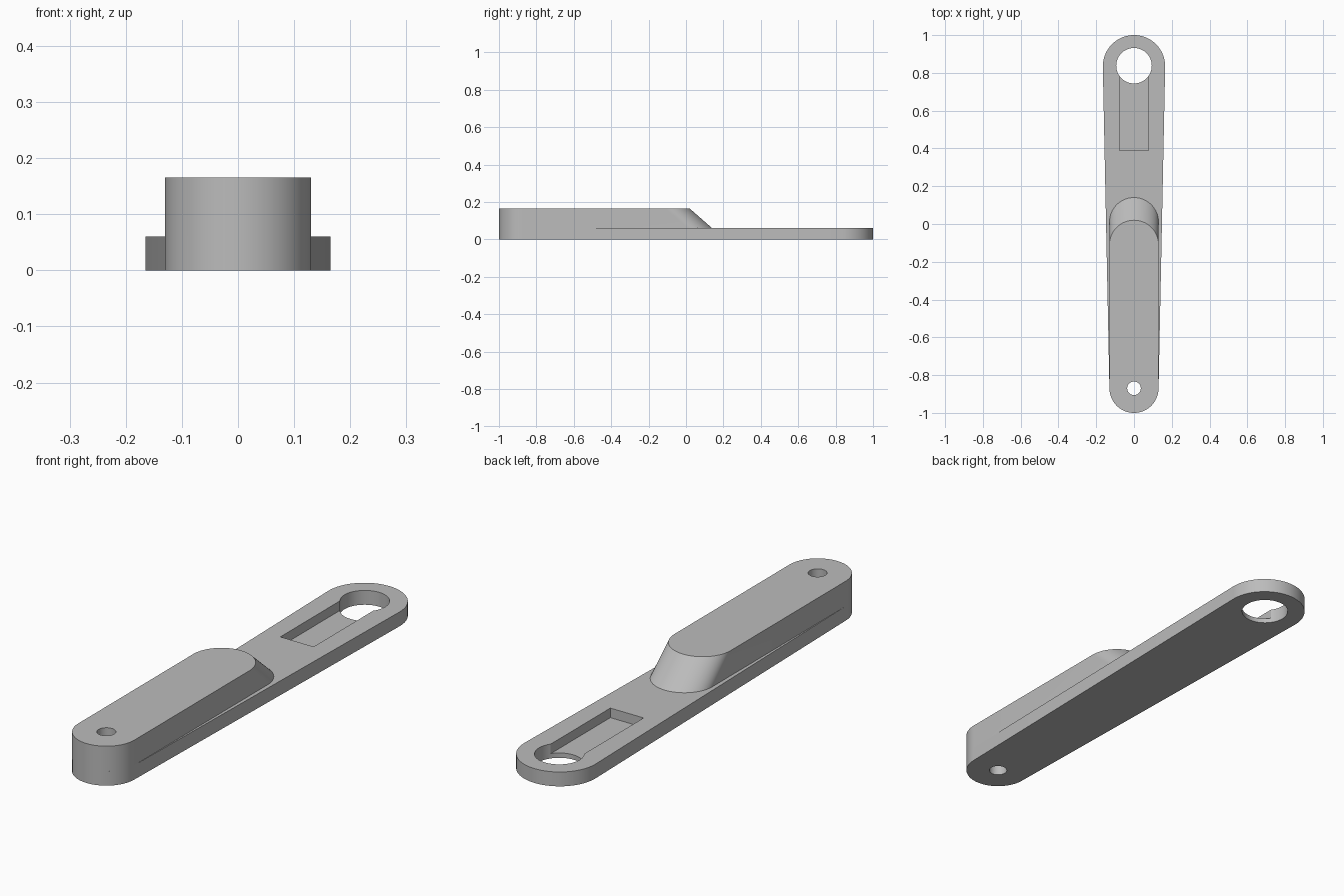
import bpy
import bmesh
import math

cube = bpy.data.objects.get("Cube")
if cube:
    bpy.data.objects.remove(cube, do_unlink=True)

grey = bpy.data.materials.new("plain grey")
grey.use_nodes = True
grey.diffuse_color = (0.5, 0.5, 0.5, 1)
grey.node_tree.nodes["Principled BSDF"].inputs["Base Color"].default_value = (0.5, 0.5, 0.5, 1)

PLATE_H, BLOCK_H = 0.06, 0.165
FRONT_Y, BACK_Y = -0.87, 0.835
FRONT_R, BACK_R = 0.13, 0.165


def arc(y, r, start, end, steps=40):
    """Points of an arc centred on x = 0."""
    angles = [start + (end - start) * i / steps for i in range(steps + 1)]
    return [(r * math.cos(a), y + r * math.sin(a)) for a in angles]


def link_outline(y0, r0, y1, r1):
    """Outline of two circles joined by their tangents."""
    tilt = math.asin((r1 - r0) / (y1 - y0))
    return (arc(y1, r1, -tilt, math.pi + tilt)
            + arc(y0, r0, math.pi + tilt, 2 * math.pi - tilt))


def loft(name, low, z0, high, z1):
    """Solid between two outlines with matching points."""
    bm = bmesh.new()
    a = [bm.verts.new((x, y, z0)) for x, y in low]
    b = [bm.verts.new((x, y, z1)) for x, y in high]
    bm.faces.new(a[::-1])
    bm.faces.new(b)
    for i in range(len(a)):
        j = (i + 1) % len(a)
        bm.faces.new((a[i], a[j], b[j], b[i]))
    mesh = bpy.data.meshes.new(name)
    bm.to_mesh(mesh)
    bm.free()
    mesh.materials.append(grey)
    obj = bpy.data.objects.new(name, mesh)
    bpy.context.collection.objects.link(obj)
    return obj


def round_cutter(name, y, r):
    ring = arc(y, r, 0, 2 * math.pi, 64)[:-1]
    return loft(name, ring, -0.1, ring, 0.3)


def cut(obj, cutters):
    bpy.context.view_layer.objects.active = obj
    for cutter in cutters:
        cutter.hide_render = True
        mod = obj.modifiers.new("cut", "BOOLEAN")
        mod.operation = "DIFFERENCE"
        mod.solver = "EXACT"
        mod.object = cutter
        bpy.ops.object.modifier_apply(modifier=mod.name)


# Long tapered base plate
outline = link_outline(FRONT_Y, FRONT_R, BACK_Y, BACK_R)
plate = loft("base_plate", outline, 0, outline, PLATE_H)

# Raised grip with a slanted rounded back end
block = loft("raised_block",
             link_outline(FRONT_Y, FRONT_R, 0.01, FRONT_R), PLATE_H,
             link_outline(FRONT_Y, FRONT_R, -0.11, FRONT_R), BLOCK_H)

# Through holes and the pocket that opens into the large hole
small_hole = round_cutter("small_hole_cutter", FRONT_Y, 0.036)
large_hole = round_cutter("large_hole_cutter", 0.838, 0.094)
w = 0.077
slot = [(-w, 0.39), (w, 0.39), (w, BACK_Y), (-w, BACK_Y)]
pocket = loft("pocket_cutter", slot, 0.02, slot, 0.1)
cut(plate, [large_hole, pocket, small_hole])
cut(block, [small_hole])
for helper in (small_hole, large_hole, pocket):
    bpy.data.objects.remove(helper, do_unlink=True)

# Smooth round walls, sharp rims
bpy.ops.object.select_all(action="DESELECT")
for obj in (plate, block):
    obj.select_set(True)
bpy.context.view_layer.objects.active = plate
bpy.ops.object.shade_smooth_by_angle(angle=math.radians(30))
